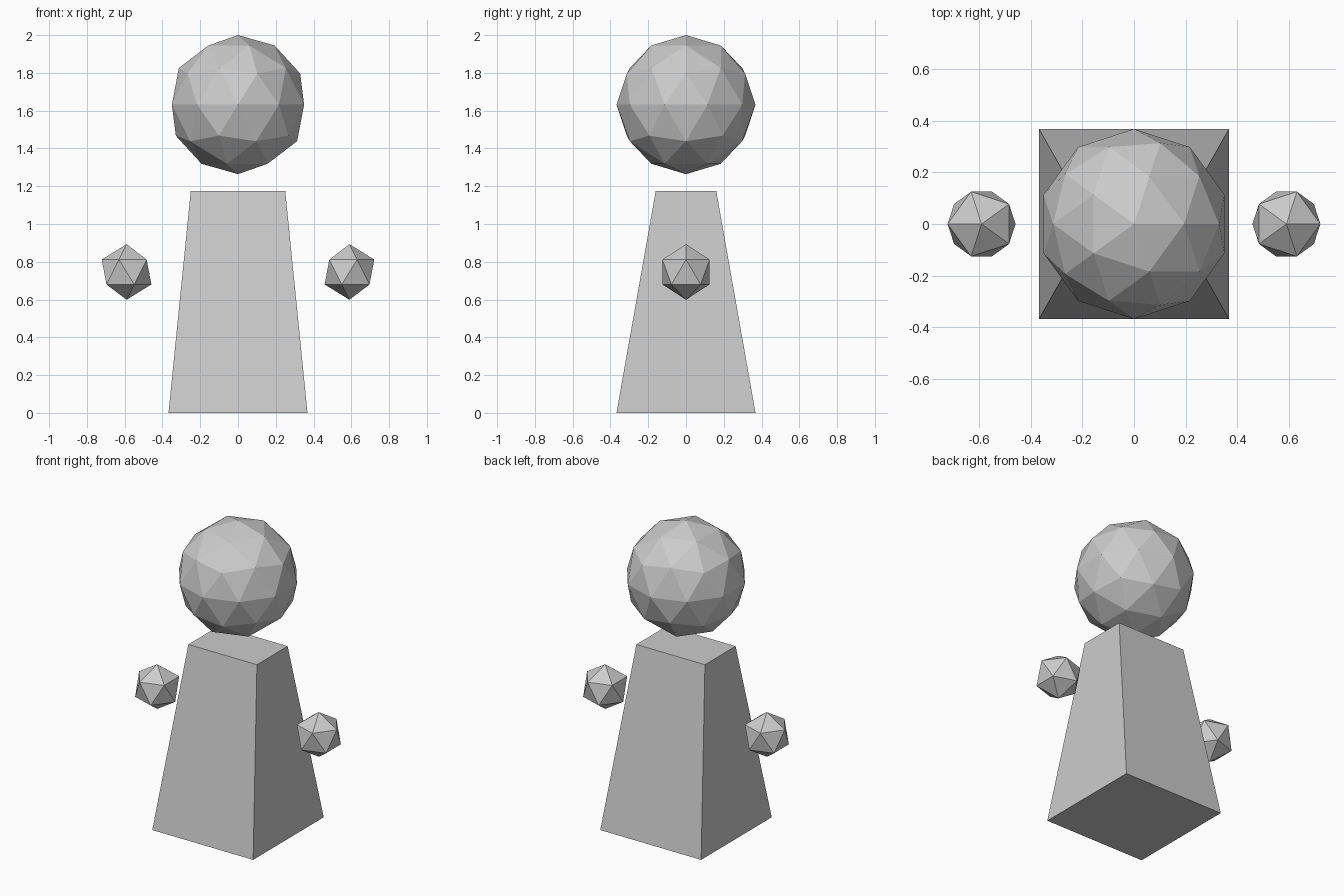
import bpy

if "Cube" in bpy.data.objects:
    bpy.data.objects.remove(bpy.data.objects["Cube"])

BASE = 0.368           # half width of the body at the floor
TOP_X, TOP_Y = 0.25, 0.16
BODY_H = 1.176
HEAD_R, HAND_R = 0.368, 0.147


def ball(name, subdivisions, radius, location):
    bpy.ops.mesh.primitive_ico_sphere_add(
        subdivisions=subdivisions, radius=radius, location=location)
    obj = bpy.context.object
    obj.name = name
    return obj


# Body: a cube tapered towards the shoulders
bpy.ops.mesh.primitive_cube_add(size=2)
body = bpy.context.object
body.name = "body"
for v in body.data.vertices:
    top = v.co.z > 0
    v.co.x *= TOP_X if top else BASE
    v.co.y *= TOP_Y if top else BASE
    v.co.z = BODY_H if top else 0

# Head: floats above the body
ball("head", 2, HEAD_R, (0, 0, 2 - HEAD_R))

# Hands: the left one is the mirror image of the right one
for name, side in (("right_hand", 1), ("left_hand", -1)):
    hand = ball(name, 1, HAND_R, (side * 0.59, 0, 0.746))
    if side < 0:
        for v in hand.data.vertices:
            v.co.x *= -1
        hand.data.flip_normals()
